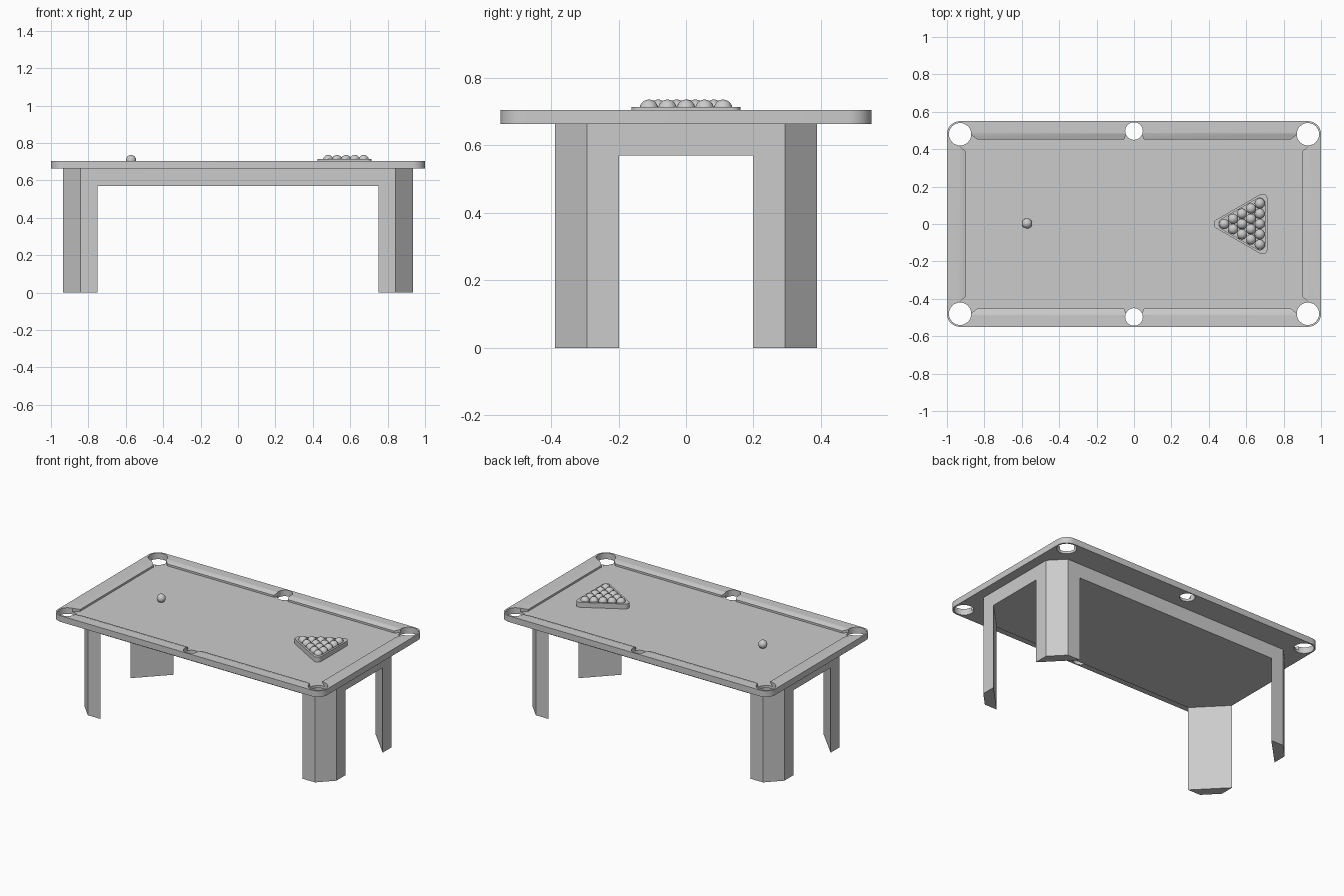
import bpy, bmesh, math
from mathutils import Vector

if "Cube" in bpy.data.objects:
    bpy.data.objects.remove(bpy.data.objects["Cube"])

BED, TOP, UNDER, APRON = 0.681, 0.705, 0.664, 0.57


def loft(name, layers, hidden=False):
    """Closed solid through stacked outlines: [(points, z), ...]."""
    bm = bmesh.new()
    rings = [[bm.verts.new((x, y, z)) for x, y in pts] for pts, z in layers]
    n = len(rings[0])
    bm.faces.new(rings[0])
    bm.faces.new(rings[-1])
    for a, b in zip(rings, rings[1:]):
        for i in range(n):
            j = (i + 1) % n
            bm.faces.new((a[i], a[j], b[j], b[i]))
    bmesh.ops.recalc_face_normals(bm, faces=bm.faces)
    me = bpy.data.meshes.new(name)
    bm.to_mesh(me)
    bm.free()
    ob = bpy.data.objects.new(name, me)
    bpy.context.collection.objects.link(ob)
    ob.hide_render = hidden
    return ob


def rect(x, y):
    return [(-x, -y), (x, -y), (x, y), (-x, y)]


def circle(cx, cy, r, n=32):
    return [(cx + r * math.cos(2 * math.pi * i / n), cy + r * math.sin(2 * math.pi * i / n)) for i in range(n)]


def rounded(corners, r, start, sweep, steps=8):
    """Arc of radius r about each corner centre."""
    return [(cx + r * math.cos(start + k * sweep + sweep * i / steps),
             cy + r * math.sin(start + k * sweep + sweep * i / steps))
            for k, (cx, cy) in enumerate(corners) for i in range(steps + 1)]


def cut(target, cutter):
    m = target.modifiers.new("cut", 'BOOLEAN')
    m.operation, m.solver, m.object = 'DIFFERENCE', 'EXACT', cutter
    bpy.context.view_layer.objects.active = target
    bpy.ops.object.modifier_apply(modifier=m.name)
    bpy.data.objects.remove(cutter)


def smooth(ob):
    bpy.ops.object.select_all(action='DESELECT')
    ob.select_set(True)
    bpy.context.view_layer.objects.active = ob
    bpy.ops.object.shade_smooth_by_angle(angle=math.radians(30))


# table top slab with rounded corners
R = 0.07
outline = rounded([(-1 + R, -0.55 + R), (1 - R, -0.55 + R), (1 - R, 0.55 - R), (-1 + R, 0.55 - R)],
                  R, math.pi, math.pi / 2)
table = loft("table_top", [(outline, UNDER), (outline, TOP)])

# recessed playing bed with sloped cushions
e = 0.003
cut(table, loft("bed_cutter", [(rect(0.90, 0.453), BED), (rect(0.90, 0.453), 0.694),
                               (rect(0.932, 0.485), TOP), (rect(0.932, 0.485), TOP + 0.03)], True))

# pocket mouths and pocket holes
mouth = [(0.80, 0.42), (0.86, 0.35), (0.94, 0.425), (0.93, 0.48), (0.885, 0.49)]
side_mouth = [(-0.058, 0.44), (0.058, 0.44), (0.038, 0.49), (-0.038, 0.49)]
for sy in (-1, 1):
    for sx in (-1, 1):
        pts = [(sx * x, sy * y) for x, y in mouth]
        cut(table, loft("mouth_cutter", [(pts, BED + 0.0003), (pts, 0.8)], True))
        c = circle(sx * 0.93, sy * 0.48, 0.06)
        cut(table, loft("pocket_cutter", [(c, 0.6), (c, 0.8)], True))
    pts = [(x, sy * y) for x, y in side_mouth]
    cut(table, loft("mouth_cutter", [(pts, BED + 0.0003), (pts, 0.8)], True))
    c = circle(0, sy * 0.497, 0.047)
    cut(table, loft("pocket_cutter", [(c, 0.6), (c, 0.8)], True))
smooth(table)

# solid apron with chamfered corners
ax, ay, lx, ly = 0.935, 0.388, 0.843, 0.293
apron = [(-lx, -ay), (lx, -ay), (ax, -ly), (ax, ly), (lx, ay), (-lx, ay), (-ax, ly), (-ax, -ly)]
loft("apron", [(apron, APRON), (apron, UNDER)])

# four trapezoid legs
leg = [(0.75, ay), (lx, ay), (ax, ly), (ax, 0.198)]
for sx, nx in ((-1, "left"), (1, "right")):
    for sy, ny in ((-1, "front"), (1, "back")):
        pts = [(sx * x, sy * y) for x, y in leg]
        loft(f"{ny}_{nx}_leg", [(pts, 0), (pts, APRON)])

# balls
BR = 0.0275


def ball(name, x, y):
    bpy.ops.mesh.primitive_uv_sphere_add(segments=20, ring_count=12, radius=BR, location=(x, y, BED + BR))
    ob = bpy.context.object
    ob.name = name
    bpy.ops.object.shade_smooth()


ball("cue_ball", -0.572, 0.003)
pitch, x0 = 0.055, 0.482
for row in range(5):
    for k in range(row + 1):
        ball("racked_ball", x0 + row * pitch * math.sqrt(3) / 2, (k - row / 2) * pitch)

# triangular rack: outer and inner outlines are offsets of the same triangle
x1 = x0 + 4 * pitch * math.sqrt(3) / 2
tri = [(x1, 2 * pitch), (x0, 0), (x1, -2 * pitch)]
inner_core = rounded(tri, 0.029, 0, 2 * math.pi / 3, 6)
c = Vector(((x0 + 2 * x1) / 3, 0))
tri_out = [tuple(c + (Vector(p) - c) * 1.23) for p in tri]
outer = rounded(tri_out, 0.0265, 0, 2 * math.pi / 3, 6)
rack = loft("rack", [(outer, BED), (outer, 0.714)])
cut(rack, loft("rack_cutter", [(inner_core, BED - 0.02), (inner_core, 0.75)], True))
smooth(rack)
